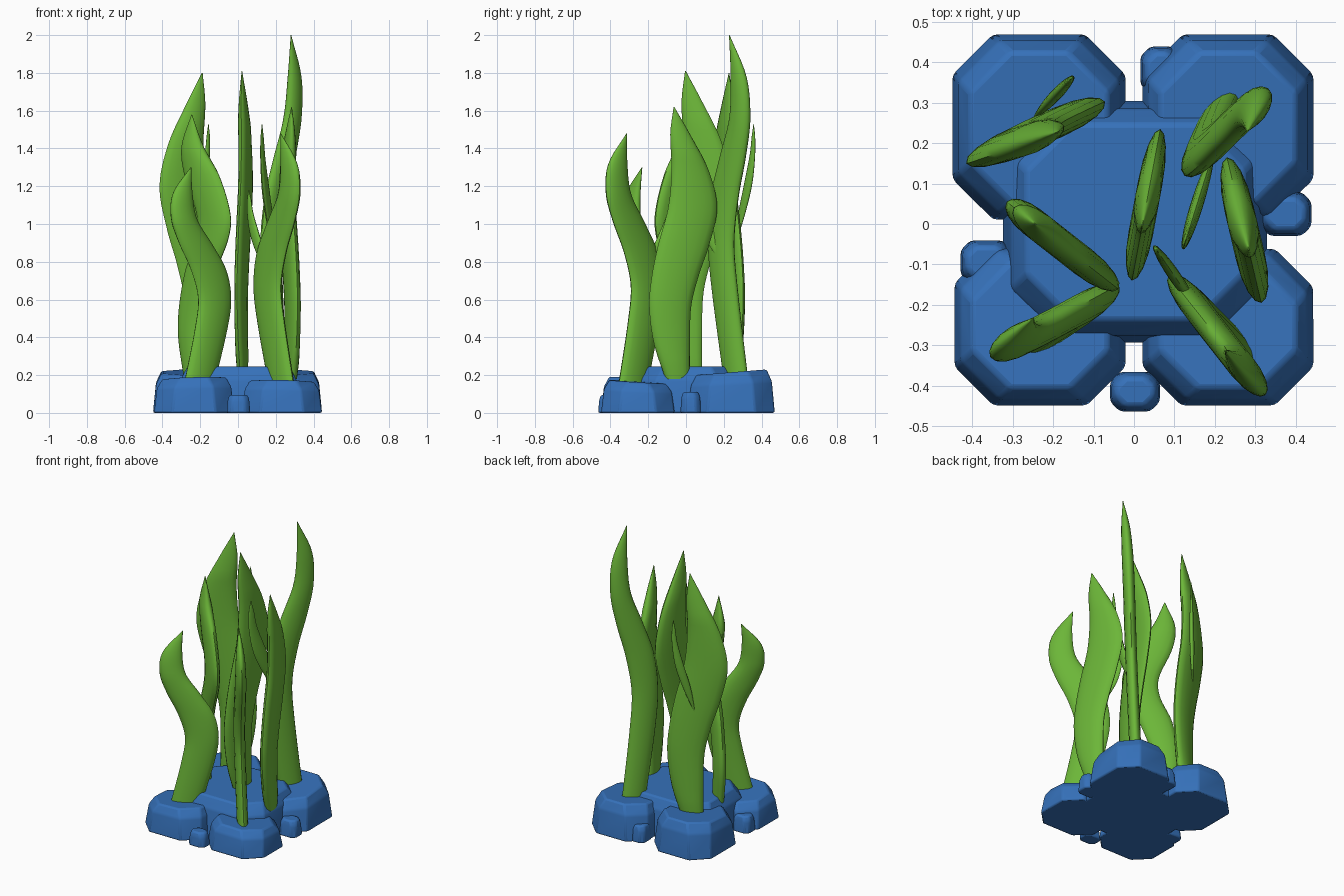
import bpy, bmesh, math
from mathutils import Vector

if "Cube" in bpy.data.objects:
    bpy.data.objects.remove(bpy.data.objects["Cube"])


def material(name, rgb):
    m = bpy.data.materials.new(name)
    m.diffuse_color = (*rgb, 1)
    m.use_nodes = True
    m.node_tree.nodes["Principled BSDF"].inputs["Base Color"].default_value = m.diffuse_color
    return m


GREEN = material("leaf green", (0.15, 0.47, 0.04))
BLUE = material("rock blue", (0.036, 0.165, 0.49))


def finish(name, bm, mat, angle, bevel=0):
    bmesh.ops.recalc_face_normals(bm, faces=bm.faces)
    me = bpy.data.meshes.new(name)
    bm.to_mesh(me)
    bm.free()
    me.materials.append(mat)
    ob = bpy.data.objects.new(name, me)
    bpy.context.collection.objects.link(ob)
    bpy.ops.object.select_all(action='DESELECT')
    ob.select_set(True)
    bpy.context.view_layer.objects.active = ob
    if bevel:
        b = ob.modifiers.new("bevel", 'BEVEL')
        b.width, b.segments = bevel, 2
        b.limit_method, b.angle_limit = 'ANGLE', math.radians(15)
    bpy.ops.object.shade_smooth_by_angle(angle=math.radians(angle))


def loft(bm, rings):
    for a, b in zip(rings, rings[1:]):
        n = len(a)
        for i in range(n):
            bm.faces.new((a[i], a[(i + 1) % n], b[(i + 1) % n], b[i]))
    bm.faces.new(rings[0][::-1])
    bm.faces.new(rings[-1])


# Blade outlines: (height, low edge, high edge) as fractions of the sway span
SLIM = [(0, .30, .82), (.27, .06, .62), (.4, 0, .57), (.53, .08, .69),
        (.65, .32, .88), (.76, .56, 1), (.88, .62, .95), (1, .61, .62)]
BROAD = [(0, .24, .60), (.13, .07, .60), (.27, 0, .62), (.38, .04, .73),
         (.49, .13, .88), (.63, .28, 1), (.77, .33, .87), (.9, .31, .60), (1, .36, .37)]
WAVY = [(0, .12, .50), (.2, 0, .45), (.4, .12, .70), (.53, .34, .95),
        (.62, .36, 1), (.77, .12, .78), (.88, .07, .47), (1, .25, .26)]
FROND = [(0, .0, .05), (.25, .18, .5), (.5, .48, .85), (.75, .76, 1),
         (.9, .85, 1), (1, .93, .94)]


def sample(rows, t):
    """Smooth interpolation through the outline rows."""
    i = max(k for k in range(len(rows) - 1) if rows[k][0] <= t)
    p = [rows[min(max(i + d, 0), len(rows) - 1)] for d in (-1, 0, 1, 2)]
    h = p[2][0] - p[1][0]
    s = (t - p[1][0]) / h
    out = []
    for c in (1, 2):
        m1 = (p[2][c] - p[0][c]) / (p[2][0] - p[0][0]) * h
        m2 = (p[3][c] - p[1][c]) / (p[3][0] - p[1][0]) * h
        out.append((2*s**3 - 3*s**2 + 1) * p[1][c] + (s**3 - 2*s**2 + s) * m1
                   + (3*s**2 - 2*s**3) * p[2][c] + (s**3 - s**2) * m2)
    return out


def blade(name, rows, low, high, z0, z1, thick=.036, lean=0, tip=0):
    """low / high: plan positions of the two bulges; lean / tip: sideways shift."""
    low, high = Vector((*low, 0)), Vector((*high, 0))
    span = high - low
    side = Vector((-span.y, span.x, 0)).normalized()
    bm = bmesh.new()
    rings = []
    steps, n = 40, 16
    for k in range(steps + 1):
        t = k / steps
        a, b = sample(rows, t)
        mid, half = (a + b) / 2, max((b - a) / 2, .006)
        th = thick * min(1, half / .22) + .0005
        c = low + span * mid + side * (lean * (1 - t) + tip * t**3)
        c.z = z0 + (z1 - z0) * t
        ring = []
        for j in range(n):
            q = 2 * math.pi * j / n
            ring.append(bm.verts.new(c + span * half * math.cos(q) + side * th * math.sin(q)))
        rings.append(ring)
    loft(bm, rings)
    finish(name, bm, GREEN, 50)


# Main blades
blade("back_left_blade", BROAD, (-.075, .31), (-.42, .16), .17, 1.8, .036, .01, .03)
blade("middle_left_blade", WAVY, (-.315, .055), (-.04, -.16), .17, 1.58)
blade("front_left_blade", SLIM, (-.035, -.155), (-.34, -.35), .15, 1.3, .036, 0, -.05)
blade("front_right_blade", SLIM, (.075, -.135), (.32, -.425), .14, 1.48, .034, .025)
blade("back_right_blade", SLIM, (.15, .10), (.33, .335), .17, 2.0, .036, .055, -.025)
blade("right_blade", BROAD, (.315, -.195), (.23, .165), .18, 1.62)
blade("center_blade", BROAD, (-.005, -.14), (.065, .235), .2, 1.81, .03)

# Small side fronds growing out of the blades
blade("back_left_frond", FROND, (-.25, .26), (-.15, .365), .9, 1.53, .016)
blade("back_right_frond", FROND, (.20, .19), (.122, -.06), .8, 1.53, .018)
blade("front_right_frond", FROND, (.17, -.23), (.05, -.055), .7, 1.18, .017)


def rock(name, x0, x1, y0, y1, h, chamfer, inset, tilt=(0, 0), bevel=.01):
    """Tapered block with cut corners and a slightly tilted top."""
    bm = bmesh.new()
    rings = []
    cx, cy = (x0 + x1) / 2, (y0 + y1) / 2
    for f, d in ((0, 0), (.72, inset * .45), (1, inset * 1.25)):
        a, b, c, e = x0 + d, x1 - d, y0 + d, y1 - d
        k = chamfer
        pts = [(a + k, c), (b - k, c), (b, c + k), (b, e - k),
               (b - k, e), (a + k, e), (a, e - k), (a, c + k)]
        rings.append([bm.verts.new((x, y, f * (h + tilt[0] * (x - cx) + tilt[1] * (y - cy))))
                      for x, y in pts])
    loft(bm, rings)
    finish(name, bm, BLUE, 35, bevel)


# Large rocks
rock("back_left_rock", -.45, -.02, .01, .47, .215, .10, .035, (0, .08))
rock("back_right_rock", .02, .445, .01, .47, .215, .10, .035, (0, .08))
rock("front_left_rock", -.445, -.02, -.45, -.05, .18, .095, .035, (.03, -.06))
rock("front_right_rock", .02, .445, -.45, -.06, .165, .095, .035, (-.02, -.06))
rock("center_rock", -.325, .33, -.295, .305, .245, .115, .046)

# Pebbles between the rocks
for name, x0, x1, y0, y1, h in (
        ("right_pebble", .31, .44, -.03, .08, .11),
        ("front_pebble", -.06, .065, -.465, -.365, .095),
        ("left_pebble", -.43, -.30, -.15, -.04, .11),
        ("back_pebble", .015, .12, .32, .44, .11)):
    rock(name, x0, x1, y0, y1, h, .024, .012)
